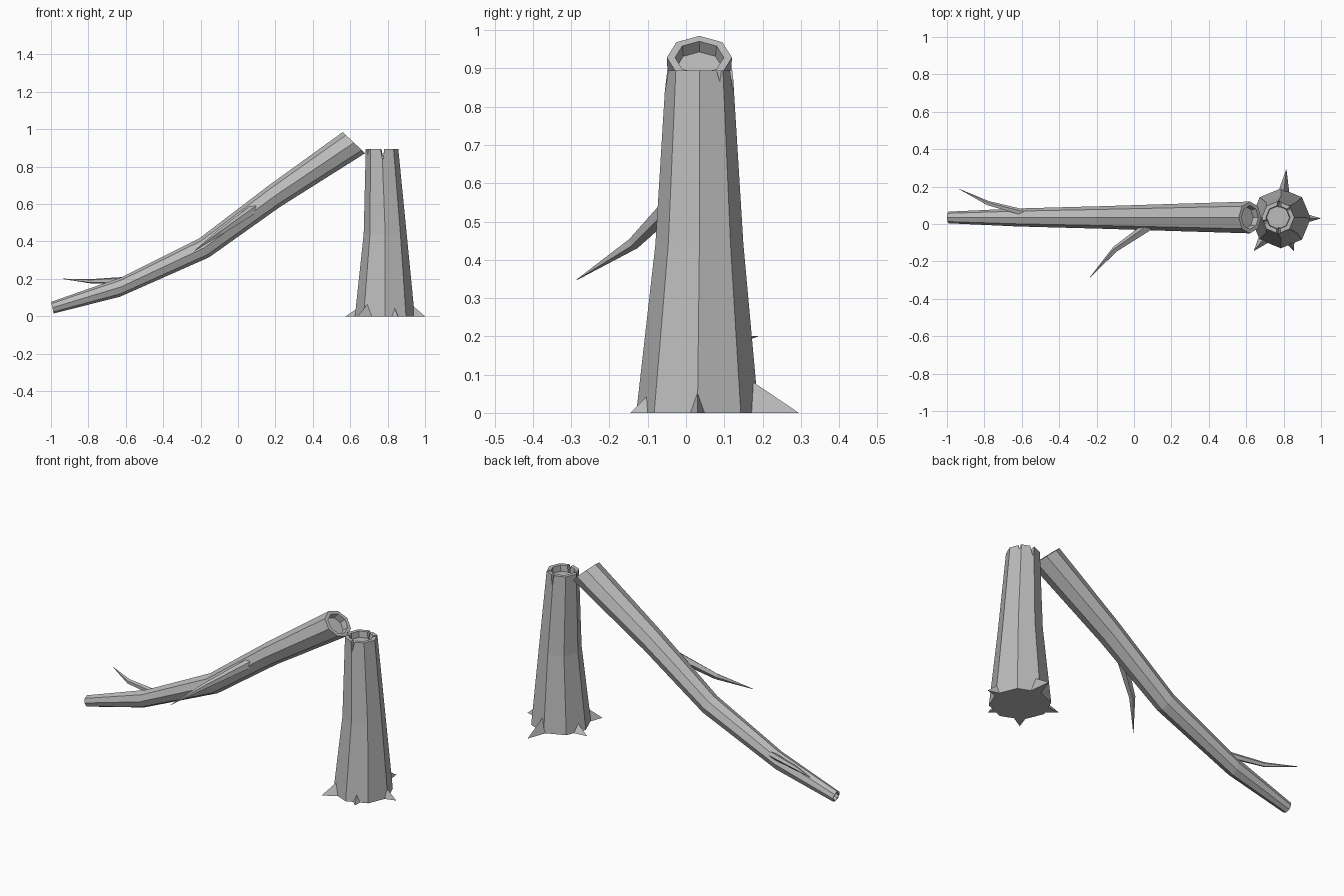
import bpy, bmesh, math
from mathutils import Vector

cube = bpy.data.objects.get("Cube")
if cube:
    bpy.data.objects.remove(cube)

wood = bpy.data.materials.new("grey_wood")
wood.use_nodes = True
GREY = (0.5, 0.5, 0.5, 1)
wood.diffuse_color = GREY
wood.node_tree.nodes["Principled BSDF"].inputs["Base Color"].default_value = GREY


def finish(bm, name, mat=wood):
    bmesh.ops.recalc_face_normals(bm, faces=bm.faces)
    me = bpy.data.meshes.new(name)
    bm.to_mesh(me)
    bm.free()
    ob = bpy.data.objects.new(name, me)
    bpy.context.collection.objects.link(ob)
    if mat:
        me.materials.append(mat)
    return ob


def ring(center, u, v, sides=8):
    c, u, v = Vector(center), Vector(u), Vector(v)
    angles = [math.tau * i / sides for i in range(sides)]
    return [c + u * math.cos(a) + v * math.sin(a) for a in angles]


def loft(name, rings):
    """Skin a closed tube through rings of points, capping both ends."""
    bm = bmesh.new()
    rows = [[bm.verts.new(p) for p in r] for r in rings]
    n = len(rows[0])
    for a, b in zip(rows, rows[1:]):
        for i in range(n):
            j = (i + 1) % n
            bm.faces.new((a[i], a[j], b[j], b[i]))
    bm.faces.new(rows[0])
    bm.faces.new(rows[-1])
    return finish(bm, name)


def hollow(points, scale, shift):
    """Shrink a ring about its centre and move it along shift."""
    c = sum(points, Vector()) / len(points)
    return [c + (p - c) * scale + Vector(shift) for p in points]


# Standing stump with a recessed top
def flat_ring(x, y, z, r):
    return ring((x, y, z), (r, 0, 0), (0, r, 0))


top = flat_ring(0.77, 0.035, 0.895, 0.087)
stump = loft("stump", [
    flat_ring(0.785, 0.03, 0, 0.16), flat_ring(0.787, 0.035, 0.44, 0.115),
    top, hollow(top, 0.74, (0, 0, 0)), hollow(top, 0.7, (0, 0, -0.035))])

# Splits in the stump's broken rim
bm = bmesh.new()
for deg, width, depth in ((38, 0.011, 0.03), (85, 0.014, 0.06),
                          (198, 0.014, 0.04), (272, 0.014, 0.06)):
    a = math.radians(deg)
    out, side = Vector((math.cos(a), math.sin(a), 0)), Vector((-math.sin(a), math.cos(a), 0))
    ends = []
    for r in (0.055, 0.12):
        base = Vector((0.77, 0.035, 0.895)) + out * r
        up = Vector((0, 0, 0.02))
        ends.append([bm.verts.new(p) for p in (
            base - side * width + up, base + side * width + up, base - Vector((0, 0, depth)))])
    a3, b3 = ends
    bm.faces.new(a3)
    bm.faces.new(b3)
    for i in range(3):
        j = (i + 1) % 3
        bm.faces.new((a3[i], a3[j], b3[j], b3[i]))
cutter = finish(bm, "rim_split_cutter", None)
cutter.hide_render = True
cutter.hide_set(True)
mod = stump.modifiers.new("rim_splits", "BOOLEAN")
mod.operation = "DIFFERENCE"
mod.solver = "EXACT"
mod.object = cutter
bpy.context.view_layer.update()
cut_mesh = bpy.data.meshes.new_from_object(
    stump.evaluated_get(bpy.context.evaluated_depsgraph_get()))
stump.modifiers.clear()
stump.data = cut_mesh
bpy.data.objects.remove(cutter)

# Pointed roots around the stump: tip x, tip y, height, half width
for i, (x, y, h, w) in enumerate(((0.815, 0.295, 0.085, 0.03), (1.0, 0.03, 0.065, 0.022),
                                  (0.855, -0.145, 0.045, 0.022), (0.64, -0.145, 0.07, 0.032),
                                  (0.575, 0.09, 0.05, 0.032))):
    tip, mid = Vector((x, y, 0)), Vector((0.785, 0.03, 0))
    out = (tip - mid).normalized()
    side = Vector((-out.y, out.x, 0))
    base = mid + out * 0.14
    bm = bmesh.new()
    for p in (tip, base + side * w, base - side * w, base + Vector((0, 0, h))):
        bm.verts.new(p)
    bmesh.ops.convex_hull(bm, input=bm.verts)
    finish(bm, f"root_{i + 1}")

# Fallen trunk: top x, z, bottom x, z and half width of each ring
sections = [(-1.0, 0.077, -0.985, 0.015, 0.031), (-0.62, 0.21, -0.63, 0.105, 0.048),
            (-0.205, 0.418, -0.155, 0.315, 0.06), (0.165, 0.7, 0.225, 0.585, 0.072),
            (0.56, 0.985, 0.68, 0.872, 0.085)]
rings = []
for tx, tz, bx, bz, r in sections:
    t, b = Vector((tx, 0.035, tz)), Vector((bx, 0.035, bz))
    rings.append(ring((t + b) / 2, (t - b) / 2, (0, r, 0)))
low, high = rings[0], rings[-1]
low_in, high_in = (0.02, 0, 0.006), (-0.025, 0, -0.025)
loft("fallen_trunk", [hollow(low, 0.7, low_in), hollow(low, 0.75, (0, 0, 0))] + rings +
     [hollow(high, 0.75, (0, 0, 0)), hollow(high, 0.7, high_in)])


# Tapering bent branches
def branch(name, path, radii):
    pts = [Vector(p) for p in path]
    rows = []
    for i, p in enumerate(pts):
        d = (pts[min(i + 1, len(pts) - 1)] - pts[max(i - 1, 0)]).normalized()
        u = d.cross(Vector((0, 0, 1))).normalized()
        rows.append(ring(p, u * radii[i], u.cross(d) * radii[i], 5))
    loft(name, rows)


branch("front_branch", [(0.09, -0.005, 0.575), (-0.1, -0.135, 0.445), (-0.235, -0.285, 0.348)],
       (0.028, 0.017, 0.001))
branch("back_branch", [(-0.59, 0.06, 0.195), (-0.78, 0.11, 0.187), (-0.935, 0.187, 0.2)],
       (0.018, 0.013, 0.001))
